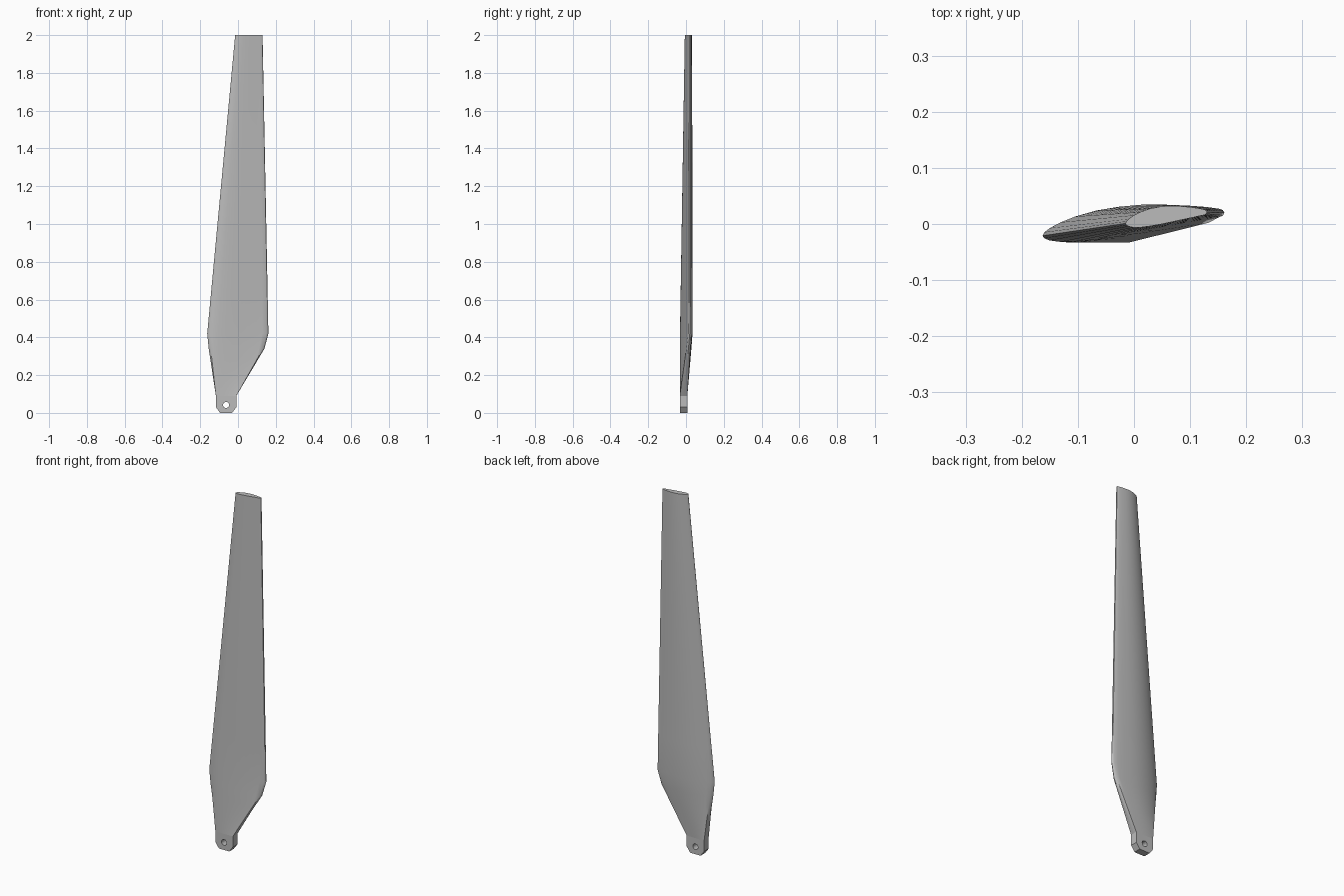
import bpy, bmesh, math

cube = bpy.data.objects.get("Cube")
if cube:
    bpy.data.objects.remove(cube, do_unlink=True)

grey = bpy.data.materials.new("light_grey")
grey.use_nodes = True
colour = (0.5, 0.5, 0.5, 1)
grey.diffuse_color = colour
grey.node_tree.nodes["Principled BSDF"].inputs["Base Color"].default_value = colour

# Shared root dimensions
ROOT_X, ROOT_Y, HALF_W, HALF_T, ROOT_TOP = -0.063, -0.013, 0.054, 0.02, 0.09

# Airfoil: chord fraction, back offset, front offset
FOIL = [(0, 0, 0), (.01, .006, -.005), (.04, .012, -.01), (.1, .02, -.015),
        (.18, .027, -.0175), (.3, .033, -.0175), (.42, .0345, -.0165),
        (.55, .033, -.0145), (.68, .0275, -.012), (.8, .021, -.01),
        (.9, .0145, -.008), (.97, .0085, -.007), (.992, .005, -.0045), (1, 0, 0)]
LOOP = [(u, b, 1) for u, b, f in FOIL] + [(u, f, -1) for u, b, f in FOIL[-2:0:-1]]


def foil_ring(x0, y0, x1, y1, thickness):
    return [(x0 + (x1 - x0) * u, y0 + (y1 - y0) * u + d * thickness)
            for u, d, side in LOOP]


def root_ring():
    ring = []
    for u, d, side in LOOP:
        along = min(1, max(0, (u - .04) / .93))
        out = min(1, u / .04, (1 - u) / .03)
        ring.append((ROOT_X + HALF_W * (2 * along - 1), ROOT_Y + side * out * HALF_T))
    return ring


def mix(a, b, t, tx):
    return [(p[0] + (q[0] - p[0]) * tx, p[1] + (q[1] - p[1]) * t) for p, q in zip(a, b)]


# Blade: loft from the rectangular root through the widest section to the tip
root = root_ring()
wide = foil_ring(-.163, -.021, .161, .02, 1)
tip = foil_ring(-.015, .001, .13, .021, .62)
shoulder = mix(root, foil_ring(-.166, -.021, .182, .02, 1), .78, .78)
sections = [(ROOT_TOP, root)]
sections += [(ROOT_TOP + .25 * k / 4, mix(root, shoulder, k / 4, k / 4)) for k in (1, 2, 3, 4)]
sections += [(.42 + 1.58 * k / 8, mix(wide, tip, k / 8, k / 8)) for k in range(9)]

bm = bmesh.new()
rings = [[bm.verts.new((x, y, z)) for x, y in ring] for z, ring in sections]
n = len(LOOP)
for low, high in zip(rings, rings[1:]):
    for i in range(n):
        j = (i + 1) % n
        bm.faces.new((low[i], low[j], high[j], high[i]))
bm.faces.new(rings[0])
bm.faces.new(rings[-1])
bmesh.ops.recalc_face_normals(bm, faces=bm.faces)
mesh = bpy.data.meshes.new("blade")
bm.to_mesh(mesh)
bm.free()
blade = bpy.data.objects.new("blade", mesh)
bpy.context.collection.objects.link(blade)
mesh.materials.append(grey)

# Mounting lug: chamfered outline with a bolt hole
outline = [(-.054, ROOT_TOP), (-.054, .03), (-.032, 0), (.032, 0), (.054, .03), (.054, ROOT_TOP)]
hole = [(.016 * math.cos(a * math.tau / 24), .042 + .016 * math.sin(a * math.tau / 24))
        for a in range(24)]
curve = bpy.data.curves.new("mounting_lug", "CURVE")
curve.dimensions = "2D"
curve.fill_mode = "BOTH"
curve.extrude = HALF_T
for points in (outline, hole):
    spline = curve.splines.new("POLY")
    spline.points.add(len(points) - 1)
    for p, (x, z) in zip(spline.points, points):
        p.co = (x, z, 0, 1)
    spline.use_cyclic_u = True
curve.materials.append(grey)
lug = bpy.data.objects.new("mounting_lug", curve)
bpy.context.collection.objects.link(lug)
lug.location = (ROOT_X, ROOT_Y, 0)
lug.rotation_euler = (math.pi / 2, 0, 0)


def select(obj):
    bpy.ops.object.select_all(action="DESELECT")
    obj.select_set(True)
    bpy.context.view_layer.objects.active = obj


select(lug)
bpy.ops.object.convert(target="MESH")
for obj in (bpy.context.view_layer.objects.active, blade):
    select(obj)
    bpy.ops.object.shade_smooth_by_angle(angle=math.radians(35))
